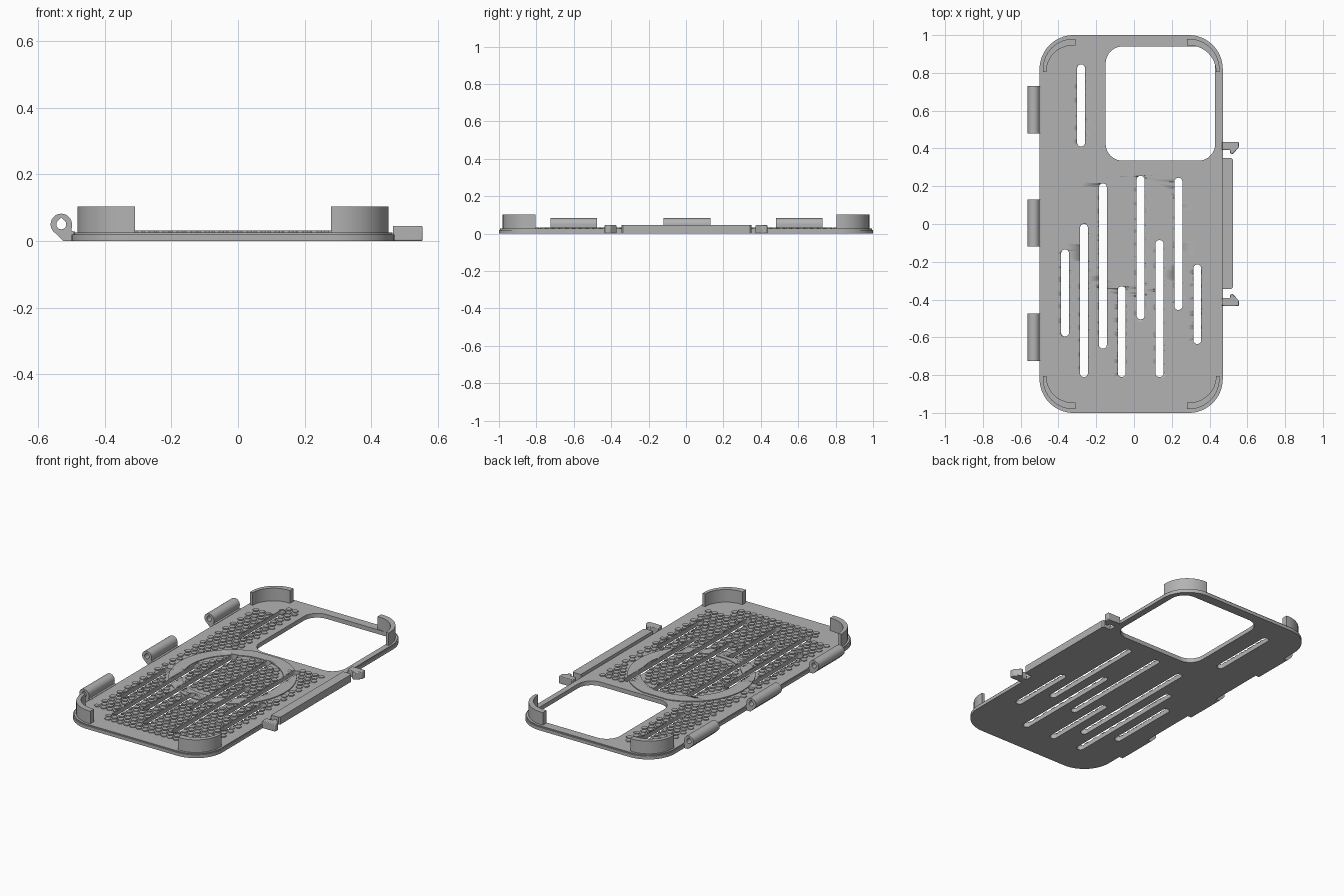
import bpy, math

cube = bpy.data.objects.get("Cube")
if cube:
    bpy.data.objects.remove(cube)

GREY = (0.45, 0.45, 0.45, 1)
mat = bpy.data.materials.new("matte_grey")
mat.use_nodes = True
mat.diffuse_color = GREY
bsdf = mat.node_tree.nodes["Principled BSDF"]
bsdf.inputs["Base Color"].default_value = GREY
bsdf.inputs["Roughness"].default_value = 0.7


def arc(cx, cy, r, a0, a1, n=12):
    """Points along an arc, angles in degrees."""
    steps = [math.radians(a0 + (a1 - a0) * i / n) for i in range(n + 1)]
    return [(cx + r * math.cos(a), cy + r * math.sin(a)) for a in steps]


def circle(cx, cy, r, n=64):
    return arc(cx, cy, r, 0, 360, n)[:-1]


def rounded(x0, x1, y0, y1, r, n=12):
    """Rounded rectangle outline."""
    return (arc(x1 - r, y1 - r, r, 0, 90, n) + arc(x0 + r, y1 - r, r, 90, 180, n)
            + arc(x0 + r, y0 + r, r, 180, 270, n) + arc(x1 - r, y0 + r, r, 270, 360, n))


def slab(name, outlines, z0, z1):
    """Extrude filled outlines (nested ones become holes) between two heights."""
    curve = bpy.data.curves.new(name, "CURVE")
    curve.dimensions = "2D"
    curve.fill_mode = "BOTH"
    curve.extrude = (z1 - z0) / 2
    for pts in outlines:
        spline = curve.splines.new("POLY")
        spline.points.add(len(pts) - 1)
        for p, (x, y) in zip(spline.points, pts):
            p.co = (x, y, 0, 1)
        spline.use_cyclic_u = True
    obj = bpy.data.objects.new(name, curve)
    bpy.context.collection.objects.link(obj)
    obj.location.z = (z0 + z1) / 2
    select(obj)
    bpy.ops.object.convert(target="MESH")
    obj = bpy.context.object
    # Weld caps to walls
    bpy.ops.object.mode_set(mode="EDIT")
    bpy.ops.mesh.select_all(action="SELECT")
    bpy.ops.mesh.remove_doubles(threshold=0.0001)
    bpy.ops.mesh.normals_make_consistent(inside=False)
    bpy.ops.object.mode_set(mode="OBJECT")
    obj.data.materials.clear()
    obj.data.materials.append(mat)
    bpy.ops.object.shade_smooth_by_angle(angle=math.radians(30))
    return obj


def select(obj):
    bpy.ops.object.select_all(action="DESELECT")
    obj.select_set(True)
    bpy.context.view_layer.objects.active = obj


def cut(obj, cutter):
    select(obj)
    mod = obj.modifiers.new("cut", "BOOLEAN")
    mod.operation = "DIFFERENCE"
    mod.solver = "EXACT"
    mod.object = cutter
    bpy.ops.object.modifier_apply(modifier=mod.name)


# Plate with camera window and vent slots
TOP = 0.026
SLOTS = [(-0.28, 0.41, 0.845), (-0.365, -0.595, -0.135), (-0.265, -0.81, 0.0),
         (-0.165, -0.66, 0.215), (-0.065, -0.81, -0.33), (0.035, -0.505, 0.255),
         (0.135, -0.81, -0.085), (0.235, -0.455, 0.245), (0.335, -0.635, -0.215)]
slots = [rounded(x - 0.021, x + 0.021, a, b, 0.0205, 6) for x, a, b in SLOTS]
window = rounded(-0.15, 0.43, 0.335, 0.94, 0.09)
slab("plate_base", [rounded(-0.5, 0.47, -1, 1, 0.18, 16), window] + slots, 0, 0.02)
slab("plate_top", [rounded(-0.494, 0.464, -0.994, 0.994, 0.174, 16), window] + slots, 0.02, TOP)

# Raised ring and hexagon grip pattern, trimmed by the slots and window
CX, CY, R_IN, R_OUT = -0.015, -0.03, 0.28, 0.355
cutter = slab("trim_cutter", slots + [rounded(-0.17, 0.45, 0.315, 0.96, 0.1)], -0.1, 0.2)
cutter.hide_render = True
ring = slab("magnet_ring", [circle(CX, CY, R_OUT), circle(CX, CY, R_IN)], TOP, 0.031)
cut(ring, cutter)

PITCH, HEX = 0.042, 0.018
hexes = []
for row in range(-24, 25):
    for col in range(-11, 12):
        x = CX + (col + 0.5 * (row % 2)) * PITCH
        y = row * PITCH * 0.866
        in_ring = R_IN - 0.02 < math.hypot(x - CX, y - CY) < R_OUT + 0.02
        in_corner = abs(x - CX) > 0.28 and abs(y) > 0.8
        near_window = -0.2 < x and 0.29 < y
        if abs(x - CX) < 0.42 and abs(y) < 0.9 and not (in_ring or in_corner or near_window):
            hexes.append([(x + HEX * math.sin(k * math.pi / 3), y + HEX * math.cos(k * math.pi / 3))
                          for k in range(6)])
grip = slab("hexagon_grip", hexes, TOP, 0.031)
cut(grip, cutter)
bpy.data.objects.remove(cutter)

# Corner walls, thin on the long sides and thicker on the ends
for sx, side in ((-1, "right"), (1, "left")):
    for sy, end in ((-1, "front"), (1, "back")):
        outer = arc(0.3075, 0.82, 0.16, 0, 90, 14)
        inner = arc(0.3095, 0.805, 0.14, 90, 0, 14)
        profile = [(0.4675, 0.805)] + outer + [(0.295, 0.98), (0.295, 0.945)] + inner
        slab(f"corner_wall_{end}_{side}", [[(CX + sx * x, sy * y) for x, y in profile]], 0.02, 0.103)

# Hinge knuckles along the right edge
knuckle = arc(-0.531, 0.05, 0.032, 0, 220, 20) + [(-0.525, 0), (-0.49, 0), (-0.49, 0.028), (-0.5, 0.03)]
bore = arc(-0.531, 0.05, 0.015, -225, 45, 16) + [(-0.531, 0.071)]
for i, y in enumerate((-0.6, 0.005, 0.605)):
    hinge = slab(f"hinge_knuckle_{i + 1}", [knuckle, bore], -0.125, 0.125)
    hinge.rotation_euler.x = math.pi / 2
    hinge.location = (0, y, 0)

# Latch rail on the left edge
rail = slab("latch_rail", [[(0.465, -0.345), (0.515, -0.345), (0.523, -0.337),
                            (0.523, 0.342), (0.515, 0.35), (0.465, 0.35)]], 0, 0.045)

# Hooked clips at both ends of the rail
hook = [(0.465, 0.435), (0.555, 0.435), (0.555, 0.405), (0.522, 0.37),
        (0.508, 0.375), (0.508, 0.392), (0.465, 0.392)]
for s, end in ((1, "back"), (-1, "front")):
    clip = slab(f"latch_clip_{end}", [[(x, s * y) for x, y in hook]], 0, 0.045)
    bevel = clip.modifiers.new("soft_edges", "BEVEL")
    bevel.width = 0.004
    bevel.segments = 2
    bevel.limit_method = "ANGLE"
